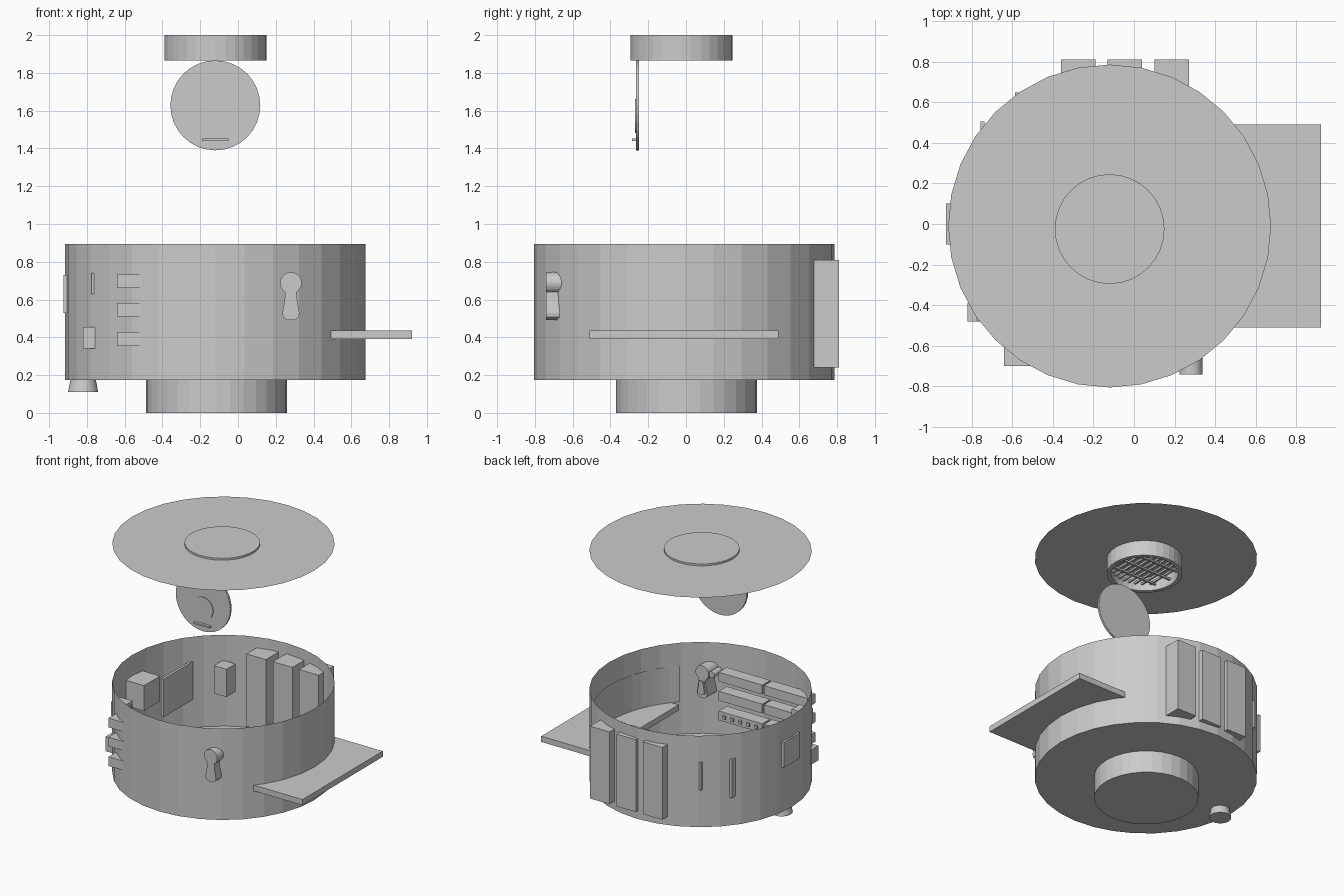
import bpy, bmesh, math
from mathutils import Matrix, Vector

if "Cube" in bpy.data.objects:
    bpy.data.objects.remove(bpy.data.objects["Cube"])

CX, CY, R = -0.12, -0.01, 0.795


def finish(name, bm):
    me = bpy.data.meshes.new(name)
    bm.normal_update()
    bm.to_mesh(me)
    bm.free()
    ob = bpy.data.objects.new(name, me)
    bpy.context.collection.objects.link(ob)
    return ob


def box(name, x0, x1, y0, y1, z0, z1):
    bm = bmesh.new()
    m = Matrix.Translation(((x0 + x1) / 2, (y0 + y1) / 2, (z0 + z1) / 2)) @ \
        Matrix.Diagonal((x1 - x0, y1 - y0, z1 - z0, 1))
    bmesh.ops.create_cube(bm, size=1, matrix=m)
    return finish(name, bm)


def cylinder(name, center, r0, r1, depth, axis='Z', sides=32, caps=True):
    bm = bmesh.new()
    rot = Matrix.Rotation(math.pi / 2, 4, 'X') if axis == 'Y' else Matrix()
    bmesh.ops.create_cone(bm, cap_ends=caps, segments=sides, radius1=r0, radius2=r1,
                          depth=depth, matrix=Matrix.Translation(center) @ rot)
    return finish(name, bm)


def lathe(name, profile, x, y, sides=32):
    bm = bmesh.new()
    vs = [bm.verts.new((x, y + r, z)) for r, z in profile]
    es = [bm.edges.new(p) for p in zip(vs, vs[1:])]
    bmesh.ops.spin(bm, geom=vs + es, cent=(x, y, 0), axis=(0, 0, 1),
                   angle=2 * math.pi, steps=sides)
    bmesh.ops.remove_doubles(bm, verts=bm.verts, dist=1e-4)
    bmesh.ops.recalc_face_normals(bm, faces=bm.faces)
    return finish(name, bm)


def extrude_xz(name, pts, y0, y1):
    bm = bmesh.new()
    f = bm.faces.new([bm.verts.new((x, y0, z)) for x, z in pts])
    g = bmesh.ops.extrude_face_region(bm, geom=[f])['geom']
    bmesh.ops.translate(bm, vec=(0, y1 - y0, 0),
                        verts=[v for v in g if isinstance(v, bmesh.types.BMVert)])
    bmesh.ops.recalc_face_normals(bm, faces=bm.faces)
    return finish(name, bm)


# Drum shaped room, open at the top, with its base plug
lathe("room_shell", [(R, 0.895), (R, 0.175), (0, 0.175)], CX, CY)
cylinder("base_plug", (-0.113, 0.002, 0.0875), 0.373, 0.373, 0.175)
cylinder("floor_nozzle", (-0.82, -0.02, 0.145), 0.08, 0.066, 0.07)

# Lifted ceiling sheet
bm = bmesh.new()
bmesh.ops.create_circle(bm, cap_ends=True, segments=32, radius=R,
                        matrix=Matrix.Translation((CX, CY, 1.985)))
finish("ceiling", bm)

# Ceiling hatch collar, open below, with a grating inside
HY = -0.025
lathe("hatch_collar", [(0, 2.0), (0.27, 2.0), (0.27, 1.865), (0.24, 1.865),
                       (0.24, 1.975), (0, 1.975)], CX, HY)
for i in range(-4, 5):
    x = i * 0.045
    h = math.sqrt(0.235 ** 2 - x * x)
    box("grating_slat", CX + x - 0.007, CX + x + 0.007, HY - h, HY + h, 1.91, 1.925)
for y in (-0.12, 0, 0.12):
    h = math.sqrt(0.235 ** 2 - y * y)
    box("grating_crossbar", CX - h, CX + h, HY + y - 0.008, HY + y + 0.008, 1.9, 1.915)

# Hanging hatch door
cylinder("hatch_door", (CX, -0.256, 1.628), 0.238, 0.238, 0.016, 'Y')
cylinder("hatch_boss", (CX, -0.266, 1.572), 0.09, 0.09, 0.008, 'Y')
box("hatch_handle", -0.19, -0.05, -0.285, -0.262, 1.44, 1.452)

# Table slab through the wall, and the curved window panel above it
box("table", 0.42, 0.92, -0.51, 0.49, 0.39, 0.435)
bm = bmesh.new()
cols = []
for i in range(17):
    a = math.radians(-44 + 88 * i / 16)
    p = Vector((CX + 0.783 * math.cos(a), CY + 0.783 * math.sin(a), 0))
    cols.append([bm.verts.new((p.x, p.y, z)) for z in (0.435, 0.72)])
for a, b in zip(cols, cols[1:]):
    bm.faces.new((a[0], a[1], b[1], b[0]))
finish("window_panel", bm)

# Three tall lockers at the back
for x in (-0.36, -0.13, 0.10):
    box("locker", x, x + 0.17, 0.62, 0.81, 0.24, 0.81)

# Cabinets and panels round the left wall
box("wall_box", -0.585, -0.475, 0.535, 0.648, 0.47, 0.69)
box("wall_panel", -0.755, -0.735, 0.12, 0.505, 0.40, 0.70)
box("wall_cabinet", -0.925, -0.75, -0.10, 0.10, 0.53, 0.73)
box("upper_unit", -0.775, -0.66, -0.475, -0.375, 0.63, 0.74)
box("lower_unit", -0.82, -0.68, -0.48, -0.39, 0.34, 0.455)
for y in (-0.455, -0.41):
    for z in (0.655, 0.695):
        box("unit_button", -0.662, -0.65, y, y + 0.02, z, z + 0.02)

# Two columns of three shelf units
for z in (0.355, 0.51, 0.66):
    for x in (-0.64, -0.245):
        box("shelf_unit", x, x + 0.38, -0.70, -0.60, z, z + 0.073)
for i in range(5):
    x = -0.21 + 0.07 * i
    box("shelf_knob", x, x + 0.025, -0.602, -0.585, 0.38, 0.405)

# Keyhole shaped fitting in the front wall, round head and flared body
KX = 0.28
cylinder("fitting_head", (KX, -0.67, 0.688), 0.057, 0.057, 0.14, 'Y')
half = [(0.03, 0.65), (0.033, 0.60), (0.045, 0.53), (0.042, 0.507), (0.02, 0.492)]


def body(scale, y0, y1, name):
    pts = [(KX + x * scale, 0.58 + (z - 0.58) * scale) for x, z in half]
    pts += [(2 * KX - x, z) for x, z in reversed(pts)]
    extrude_xz(name, pts, y0, y1)


body(1.0, -0.74, -0.60, "fitting_body")
body(0.65, -0.60, -0.585, "fitting_inner_body")
cylinder("fitting_knob", (0.205, -0.66, 0.69), 0.025, 0.025, 0.10, 'Y', 16)
